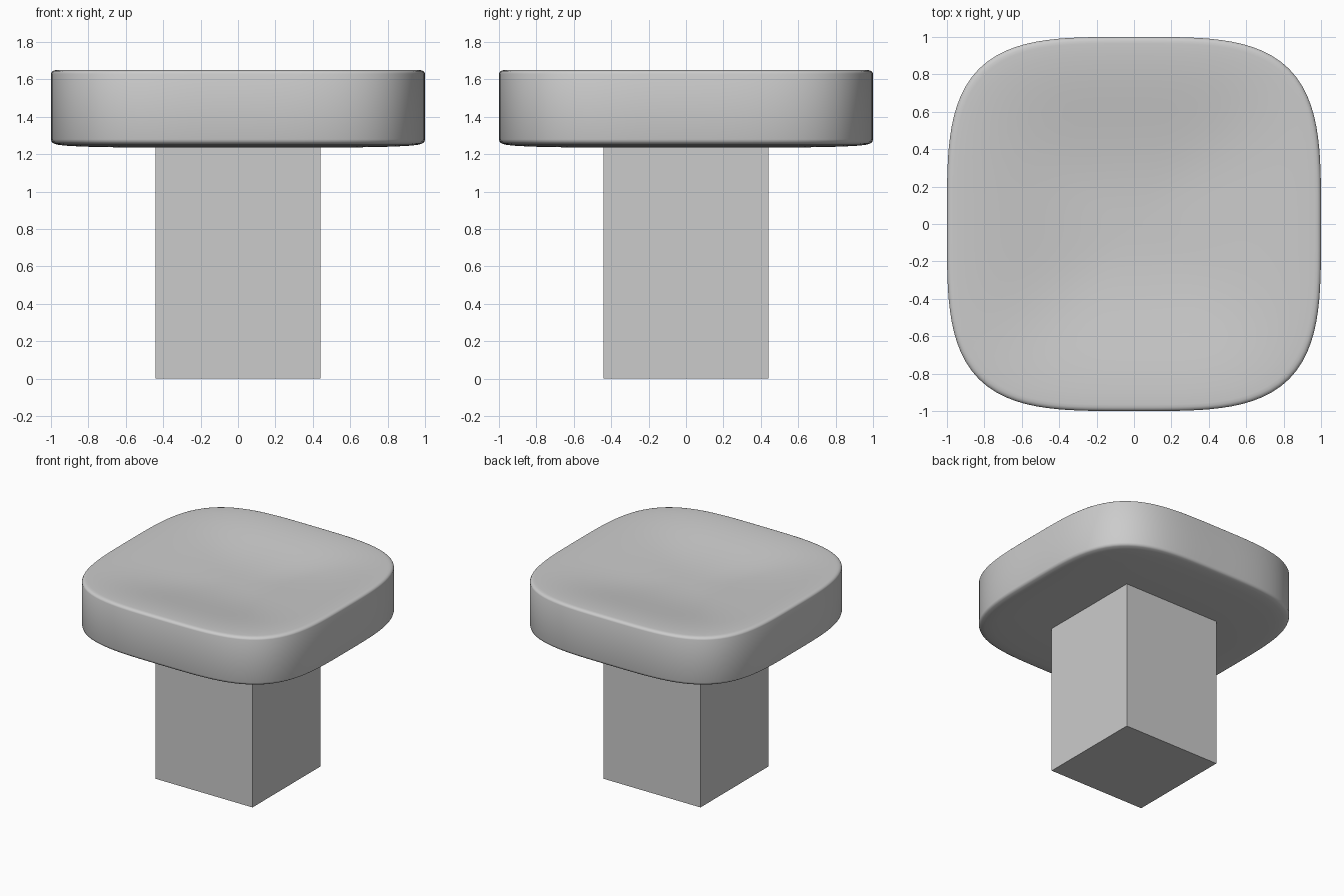
import bpy, bmesh, math

cube = bpy.data.objects.get("Cube")
if cube:
    bpy.data.objects.remove(cube)

grey = bpy.data.materials.new("plain grey")
grey.use_nodes = True
grey.diffuse_color = (0.6, 0.6, 0.6, 1)
grey.node_tree.nodes["Principled BSDF"].inputs["Base Color"].default_value = (0.6, 0.6, 0.6, 1)


def finish(name, bm):
    bmesh.ops.recalc_face_normals(bm, faces=bm.faces)
    mesh = bpy.data.meshes.new(name)
    bm.to_mesh(mesh)
    bm.free()
    mesh.materials.append(grey)
    obj = bpy.data.objects.new(name, mesh)
    bpy.context.collection.objects.link(obj)
    return obj


# Square post
WIDTH, HEIGHT = 0.88, 1.3
bm = bmesh.new()
bmesh.ops.create_cube(bm, size=1)
for v in bm.verts:
    v.co = (v.co.x * WIDTH, v.co.y * WIDTH, (v.co.z + 0.5) * HEIGHT)
finish("post", bm)

# Cushion-shaped seat: squircle rings following a profile of (scale, height)
SIDES, POWER, RIM, DEPTH = 128, 3.7, 1.65, 0.08
profile = [(0.3, 1.235), (0.6, 1.236), (0.8, 1.24), (0.9, 1.244), (0.96, 1.25),
           (0.985, 1.257), (0.996, 1.265), (1, 1.28), (1, 1.63), (0.997, 1.638),
           (0.99, 1.645), (0.98, 1.649), (0.965, RIM)]
# Dished top, deepest in the middle
for i in range(1, 16):
    s = 0.965 * (1 - i / 16)
    profile.append((s, RIM - DEPTH * (1 + math.cos(math.pi * (s / 0.965) ** 1.3)) / 2))


def squircle(angle):
    c, s = math.cos(angle), math.sin(angle)
    r = (abs(c) ** POWER + abs(s) ** POWER) ** (-1 / POWER)
    return r * c, r * s


outline = [squircle(2 * math.pi * i / SIDES) for i in range(SIDES)]
bm = bmesh.new()
rings = [[bm.verts.new((x * s, y * s, z)) for x, y in outline] for s, z in profile]
for low, high in zip(rings, rings[1:]):
    for i in range(SIDES):
        j = (i + 1) % SIDES
        bm.faces.new((low[i], low[j], high[j], high[i]))
for ring, z in ((rings[0], 1.235), (rings[-1], RIM - DEPTH)):
    middle = bm.verts.new((0, 0, z))
    for i in range(SIDES):
        bm.faces.new((ring[i], ring[(i + 1) % SIDES], middle))
seat = finish("seat", bm)

# Smooth shading on the seat
bpy.ops.object.select_all(action="DESELECT")
seat.select_set(True)
bpy.context.view_layer.objects.active = seat
bpy.ops.object.shade_smooth_by_angle(angle=math.radians(50))
